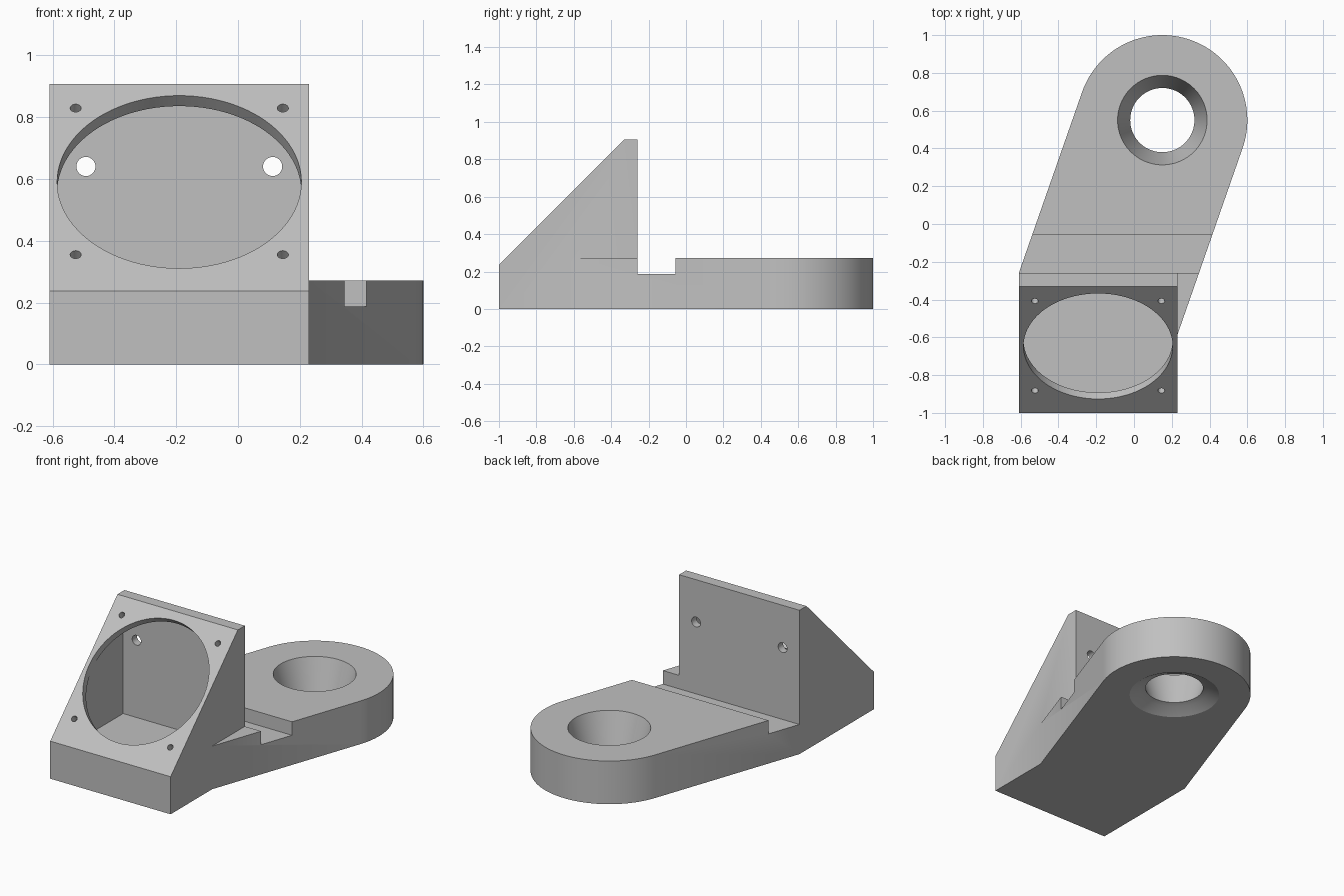
import bpy, bmesh, math
from mathutils import Vector, Matrix

cube = bpy.data.objects.get("Cube")
if cube:
    bpy.data.objects.remove(cube, do_unlink=True)

gray = bpy.data.materials.new("plain_gray")
gray.use_nodes = True
gray.diffuse_color = (0.53, 0.53, 0.53, 1)
gray.node_tree.nodes["Principled BSDF"].inputs["Base Color"].default_value = (0.53, 0.53, 0.53, 1)


def add_object(name, bm):
    bmesh.ops.recalc_face_normals(bm, faces=bm.faces)
    mesh = bpy.data.meshes.new(name)
    bm.to_mesh(mesh)
    bm.free()
    mesh.materials.append(gray)
    obj = bpy.data.objects.new(name, mesh)
    bpy.context.collection.objects.link(obj)
    return obj


def prism(name, points, offset):
    """Extrude a closed outline along an offset vector."""
    bm = bmesh.new()
    face = bm.faces.new([bm.verts.new(p) for p in points])
    ext = bmesh.ops.extrude_face_region(bm, geom=[face])
    moved = [v for v in ext["geom"] if isinstance(v, bmesh.types.BMVert)]
    bmesh.ops.translate(bm, verts=moved, vec=offset)
    return add_object(name, bm)


def side_prism(name, profile, x0, x1):
    return prism(name, [(x0, y, z) for y, z in profile], (x1 - x0, 0, 0))


def rod(name, center, axis, radius, length, sides=32):
    bm = bmesh.new()
    turn = Vector(axis).to_track_quat("Z", "Y").to_matrix().to_4x4()
    bmesh.ops.create_cone(bm, cap_ends=True, segments=sides, radius1=radius, radius2=radius,
                          depth=length, matrix=Matrix.Translation(center) @ turn)
    return add_object(name, bm)


def lathe(name, center, profile, sides=96):
    """Closed solid of revolution from (radius, z) pairs."""
    bm = bmesh.new()
    rings = []
    for r, z in profile:
        rings.append([bm.verts.new((center[0] + r * math.cos(math.tau * i / sides),
                                    center[1] + r * math.sin(math.tau * i / sides), z))
                      for i in range(sides)])
    for a, b in zip(rings, rings[1:]):
        for i in range(sides):
            j = (i + 1) % sides
            bm.faces.new((a[i], a[j], b[j], b[i]))
    bm.faces.new(rings[0])
    bm.faces.new(rings[-1])
    return add_object(name, bm)


def combine(target, other, operation):
    mod = target.modifiers.new(other.name, "BOOLEAN")
    mod.operation = operation
    mod.solver = "EXACT"
    mod.object = other
    bpy.context.view_layer.objects.active = target
    bpy.ops.object.modifier_apply(modifier=mod.name)
    bpy.data.objects.remove(other, do_unlink=True)


# Wedge-shaped housing
LEFT, RIGHT, BACK, LIP = -0.61, 0.23, -0.26, 0.237
MID = (LEFT + RIGHT) / 2
WALL = 0.048
bracket = side_prism("bracket", [(-1, 0), (-1, LIP), (-0.33, 0.907), (BACK, 0.907), (BACK, 0)],
                     LEFT, RIGHT)

# Slanted arm with a round end
EYE, R, TOP = Vector((0.15, 0.55)), 0.45, 0.272
start = math.atan2(-0.33, 0.944)
outline = [(EYE.x + R * math.cos(start + math.pi * i / 64),
            EYE.y + R * math.sin(start + math.pi * i / 64), 0) for i in range(65)]
outline += [(LEFT, BACK, 0), (LEFT + 0.02, BACK - 0.03, 0),
            (RIGHT - 0.03, BACK - 0.03, 0), (RIGHT - 0.002, -0.592, 0)]
combine(bracket, prism("arm", outline, (0, 0, TOP)), "UNION")

# Slot across the arm behind the housing
combine(bracket, side_prism("slot", [(BACK, 0.187), (-0.055, 0.187), (-0.055, 0.5), (BACK, 0.5)],
                            -0.9, 0.9), "DIFFERENCE")

# Tapered eye with a countersunk underside
eye_profile = [(0.268, -0.002), (0.2, 0.035), (0.17, 0.045), (0.237, TOP), (0.237, 0.4)]
combine(bracket, lathe("eye", EYE, eye_profile), "DIFFERENCE")

# Hollow interior
drop = WALL * math.sqrt(2)
front, rear, floor = -1 + WALL, BACK - WALL, 0.153
slope = 1 + LIP - drop
cavity = [(front, floor), (front, front + slope), (rear, rear + slope), (rear, floor)]
combine(bracket, side_prism("cavity", cavity, LEFT + WALL / 2, RIGHT - WALL / 2), "DIFFERENCE")

# Large round opening and corner screw holes, square to the sloping face
normal = (0, -1, 1)
combine(bracket, rod("opening", (MID, -0.647, 0.59), normal, 0.395, 0.13, 96), "DIFFERENCE")
for x in (MID - 0.335, MID + 0.335):
    for z in (0.355, 0.829):
        combine(bracket, rod("screw_hole", (x, z - 1 - LIP, z), normal, 0.018, 0.15, 24), "DIFFERENCE")

# Two mounting holes through the back wall
for x in (MID - 0.302, MID + 0.302):
    combine(bracket, rod("mount_hole", (x, BACK, 0.64), (0, 1, 0), 0.031, 0.14), "DIFFERENCE")

bpy.ops.object.select_all(action="DESELECT")
bracket.select_set(True)
bpy.context.view_layer.objects.active = bracket
bpy.ops.object.shade_smooth_by_angle(angle=math.radians(20))
